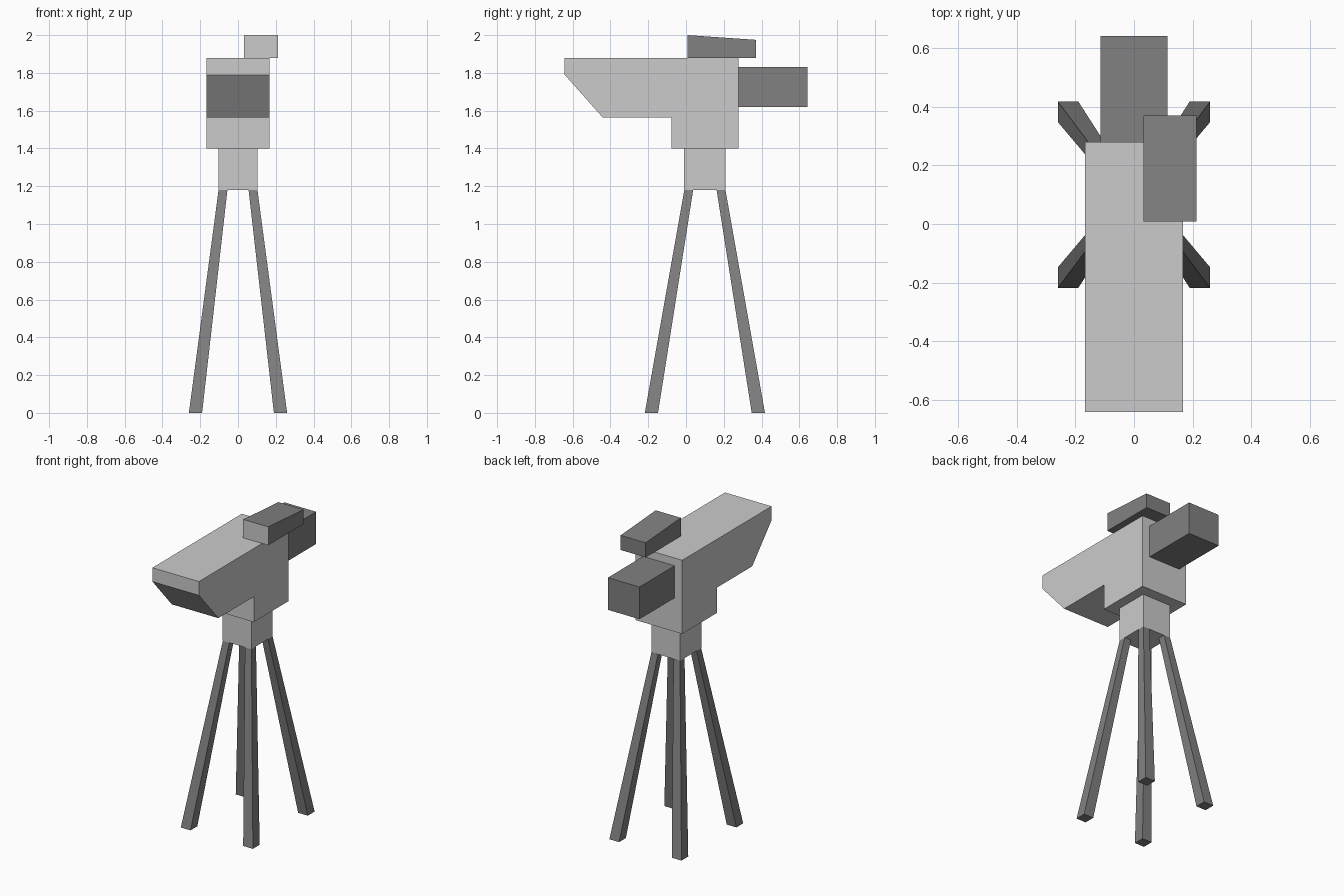
import bpy
import bmesh

old = bpy.data.objects.get("Cube")
if old:
    bpy.data.objects.remove(old, do_unlink=True)


def material(name, value):
    mat = bpy.data.materials.new(name)
    mat.use_nodes = True
    colour = (value, value, value, 1)
    mat.diffuse_color = colour
    mat.node_tree.nodes["Principled BSDF"].inputs["Base Color"].default_value = colour
    return mat


LIGHT = material("light grey", 0.6)
DARK = material("dark grey", 0.22)


def loft(name, ring_a, ring_b, *mats):
    """Solid between two matching rings of points."""
    bm = bmesh.new()
    a = [bm.verts.new(p) for p in ring_a]
    b = [bm.verts.new(p) for p in ring_b]
    bm.faces.new(a)
    bm.faces.new(b)
    for i in range(len(a)):
        j = (i + 1) % len(a)
        bm.faces.new((a[i], a[j], b[j], b[i]))
    bmesh.ops.recalc_face_normals(bm, faces=bm.faces)
    mesh = bpy.data.meshes.new(name)
    bm.to_mesh(mesh)
    bm.free()
    for mat in mats:
        mesh.materials.append(mat)
    obj = bpy.data.objects.new(name, mesh)
    bpy.context.collection.objects.link(obj)
    return obj


def extrude_side(name, profile, x0, x1, *mats):
    """Side profile of (y, z) points, extruded across x."""
    return loft(name, [(x0, y, z) for y, z in profile],
                [(x1, y, z) for y, z in profile], *mats)


def box_profile(y0, y1, z0, z1):
    return [(y0, z0), (y1, z0), (y1, z1), (y0, z1)]


# Main body with sloped nose and stepped underside
body = [(-0.642, 1.88), (0.279, 1.88), (0.279, 1.4), (-0.077, 1.4),
        (-0.077, 1.565), (-0.442, 1.565), (-0.642, 1.79)]
extrude_side("body", body, -0.168, 0.168, LIGHT)

# Neck below the body and block behind it
extrude_side("neck", box_profile(-0.01, 0.208, 1.18, 1.4), -0.103, 0.103, LIGHT)
extrude_side("rear_block", box_profile(0.279, 0.642, 1.62, 1.83), -0.114, 0.114, DARK)

# Viewfinder with a falling top and a light front face
finder = extrude_side("viewfinder", [(0.008, 1.88), (0.37, 1.88), (0.37, 1.975), (0.008, 2)],
                      0.032, 0.213, DARK, LIGHT)
for face in finder.data.polygons:
    face.material_index = int(face.normal.y < -0.9)


# Four splayed, tapering legs
def leg_ring(sx, sy, z, outer_x, outer_y, width):
    corners = [(0, 0), (width, 0), (width, width), (0, width)]
    return [(sx * (outer_x - u), 0.1 + sy * (outer_y - v), z) for u, v in corners]


for sx, side in ((-1, "right"), (1, "left")):
    for sy, end in ((-1, "front"), (1, "back")):
        loft(f"{end}_{side}_leg", leg_ring(sx, sy, 0, 0.26, 0.318, 0.07),
             leg_ring(sx, sy, 1.18, 0.103, 0.109, 0.047), DARK)
